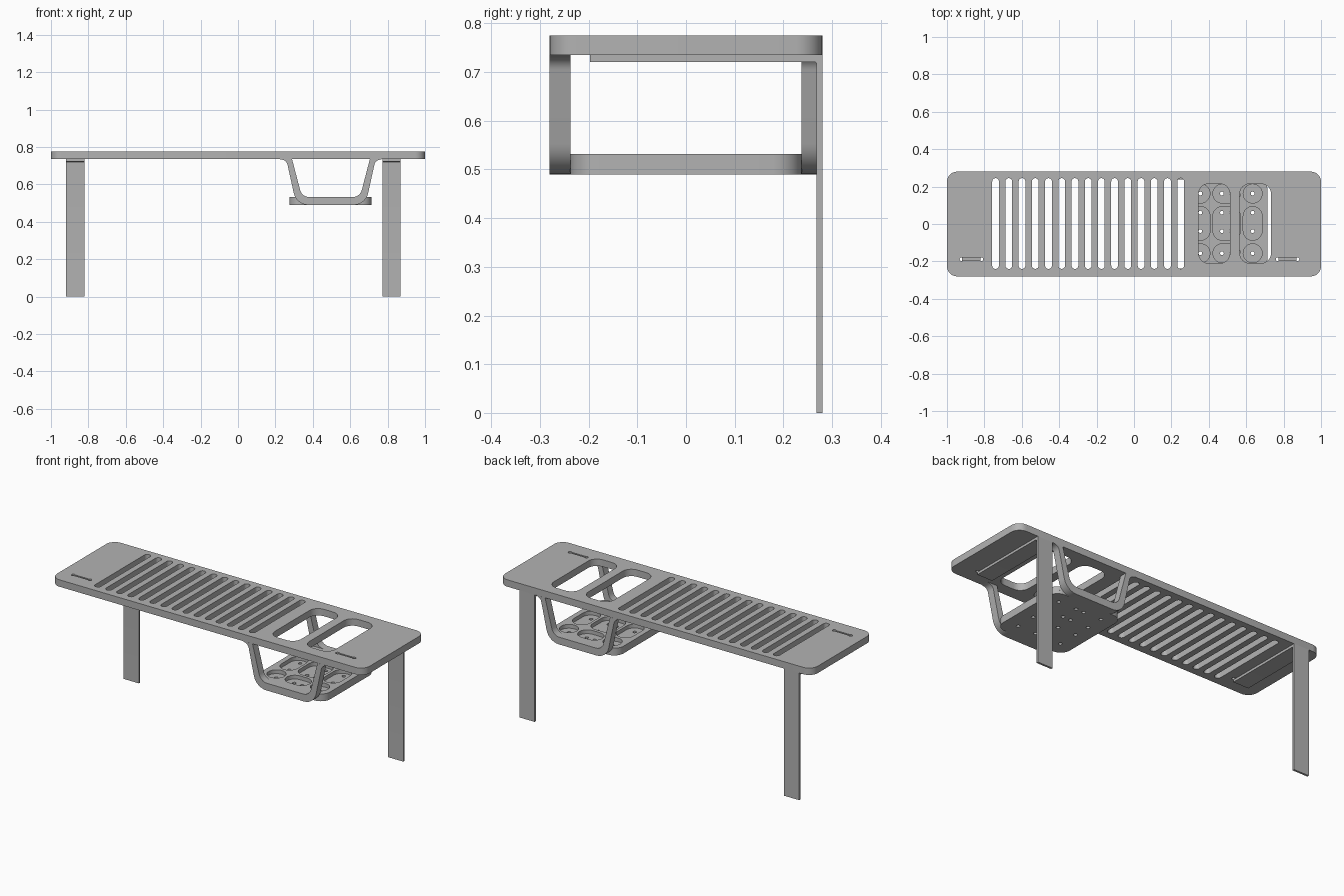
import bpy, math
from mathutils import Vector

cube = bpy.data.objects.get("Cube")
if cube:
    bpy.data.objects.remove(cube, do_unlink=True)

grey = bpy.data.materials.new("plain grey")
grey.use_nodes = True
grey.diffuse_color = (0.45, 0.45, 0.45, 1)
grey.node_tree.nodes["Principled BSDF"].inputs["Base Color"].default_value = (0.45, 0.45, 0.45, 1)


def rounded(corners, steps=8):
    """Outline through (x, y, radius) corners, each rounded by an arc."""
    out = []
    for i, (x, y, r) in enumerate(corners):
        p = Vector((x, y))
        if r == 0:
            out.append(p)
            continue
        a = (Vector(corners[i - 1][:2]) - p).normalized()
        b = (Vector(corners[(i + 1) % len(corners)][:2]) - p).normalized()
        half = a.angle(b) / 2
        centre = p + (a + b).normalized() * (r / math.sin(half))
        start = p + a * (r / math.tan(half)) - centre
        end = p + b * (r / math.tan(half)) - centre
        sweep = end.angle_signed(start)
        for k in range(steps + 1):
            t = sweep * k / steps
            c, s = math.cos(t), math.sin(t)
            out.append(centre + Vector((start.x * c - start.y * s, start.x * s + start.y * c)))
    return out


def rect(x0, x1, y0, y1, r):
    r = min(r, (x1 - x0) / 2 - 0.0002, (y1 - y0) / 2 - 0.0002)
    return rounded([(x0, y0, r), (x1, y0, r), (x1, y1, r), (x0, y1, r)])


def circle(x, y, r, a0=0, a1=360, steps=16):
    angles = [math.radians(a0 + (a1 - a0) * k / steps) for k in range(steps + (a1 - a0 < 360))]
    return [Vector((x + r * math.cos(a), y + r * math.sin(a))) for a in angles]


def slab(name, outlines, thickness, location, rotation=(0, 0, 0)):
    """Fill the first outline, cut the others out and extrude it."""
    cu = bpy.data.curves.new(name, "CURVE")
    cu.dimensions, cu.fill_mode, cu.extrude = "2D", "BOTH", thickness / 2
    for pts in outlines:
        sp = cu.splines.new("POLY")
        sp.points.add(len(pts) - 1)
        for q, p in zip(sp.points, pts):
            q.co = (p.x, p.y, 0, 1)
        sp.use_cyclic_u = True
    ob = bpy.data.objects.new(name, cu)
    ob.location, ob.rotation_euler = location, rotation
    bpy.context.collection.objects.link(ob)
    bpy.ops.object.select_all(action="DESELECT")
    ob.select_set(True)
    bpy.context.view_layer.objects.active = ob
    bpy.ops.object.convert(target="MESH")
    ob = bpy.context.view_layer.objects.active
    ob.data.materials.clear()
    ob.data.materials.append(grey)
    bpy.ops.object.shade_smooth_by_angle(angle=math.radians(35))
    return ob


# Shelf top: long slots, two windows and two thin mounting slits
TOP, UNDER = 0.775, 0.735
shelf = [rect(-1, 1, -0.28, 0.28, 0.055)]
for i in range(15):
    x = -0.74 + i * 0.0707
    shelf.append(rect(x - 0.018, x + 0.018, -0.24, 0.245, 0.018))
for x in (0.345, 0.565):
    shelf.append(rect(x, x + 0.168, -0.21, 0.215, 0.055))
for x in (-0.869, 0.821):
    shelf.append(circle(x + 0.053, -0.188, 0.01, -150, 150)
                 + circle(x - 0.053, -0.188, 0.01, 30, 330))
slab("shelf_top", shelf, TOP - UNDER, (0, 0, (TOP + UNDER) / 2))

# Bent support legs: an arm under the shelf and a leg down the back
bracket = rounded([(-0.197, UNDER, 0), (-0.197, 0.721, 0), (0.268, 0.721, 0.004),
                   (0.268, 0, 0), (0.28, 0, 0), (0.28, UNDER, 0)])
for side, x in (("right", -0.871), ("left", 0.821)):
    slab(side + "_leg", [bracket], 0.098, (x, 0, 0), (math.pi / 2, 0, math.pi / 2))

# Hangers: flared U-shaped bands at front and back
outer = [(0.275, UNDER, 0), (0.237, 0.727, 0.035), (0.185, 0.49, 0.08)]
inner = [(0.155, 0.532, 0.05), (0.208, UNDER, 0)]
half = outer + [(-x, z, r) for x, z, r in reversed(outer)]
half += [(-x, z, r) for x, z, r in reversed(inner)] + inner
for side, y in (("front", -0.259), ("back", 0.259)):
    slab(side + "_hanger", [rounded(half)], 0.043, (0.497, y, 0), (math.pi / 2, 0, 0))

# Tray: pierced floor under a layer of rounded recesses
edge = rect(0.275, 0.715, -0.238, 0.238, 0.06)
floor, pockets = [edge], [edge]
for x0, x1, holes in ((0.305, 0.406, [0.355]), (0.422, 0.568, [0.47, 0.52]),
                      (0.584, 0.685, [0.634])):
    for y0, y1 in ((-0.207, -0.106), (-0.087, 0.093), (0.112, 0.213)):
        pockets.append(rect(x0, x1, y0, y1, 0.05))
    for x in holes:
        for y in (-0.157, -0.038, 0.061, 0.163):
            floor.append(circle(x, y, 0.01))
slab("tray_floor", floor, 0.02, (0, 0, 0.5))
slab("tray_pockets", pockets, 0.022, (0, 0, 0.521))
